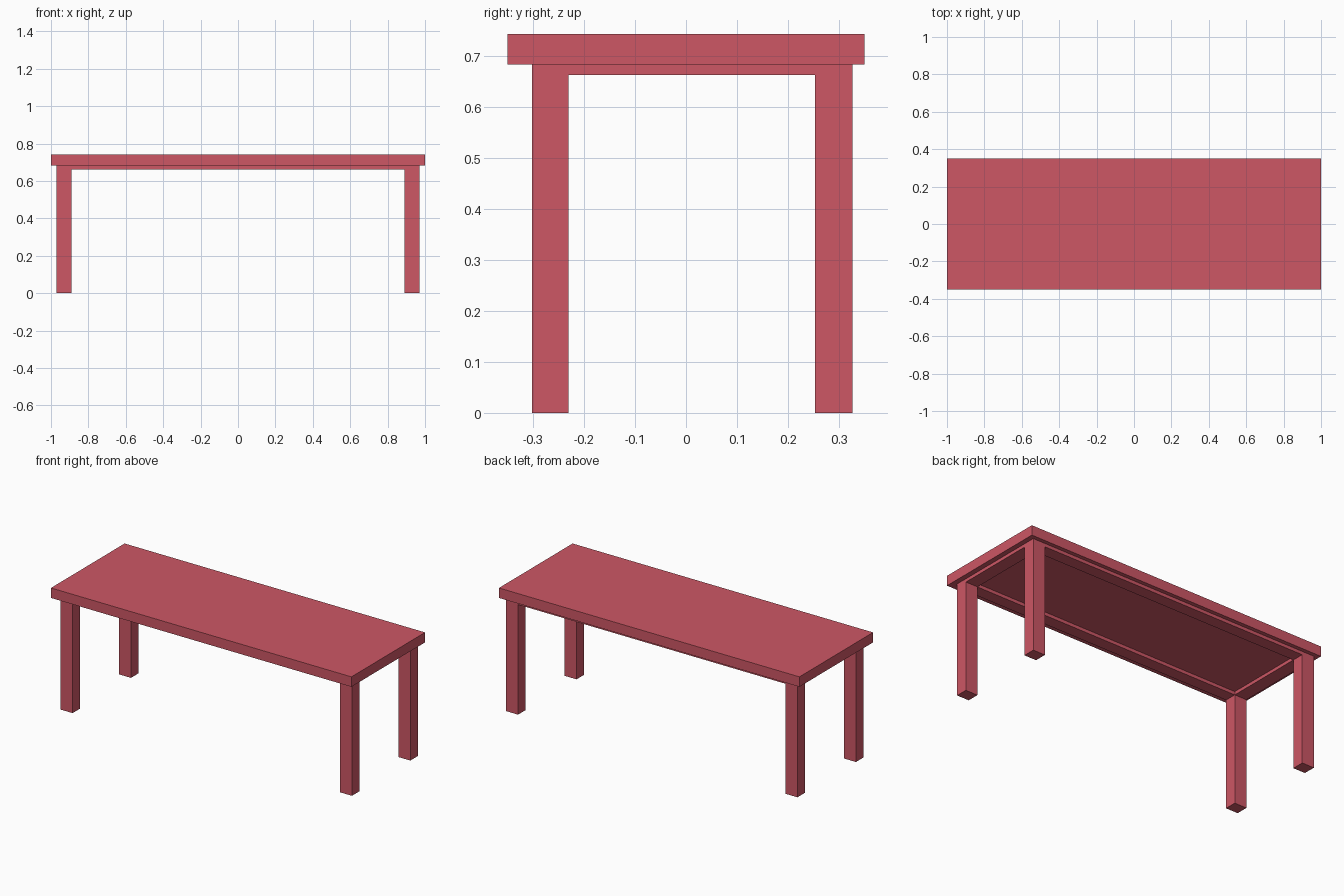
import bpy
import bmesh
from mathutils import Matrix, Vector

cube = bpy.data.objects.get("Cube")
if cube:
    bpy.data.objects.remove(cube, do_unlink=True)

# Painted finish shared by every part
RED = (0.61, 0.095, 0.13, 1.0)
paint = bpy.data.materials.new("rose_red_paint")
paint.use_nodes = True
paint.diffuse_color = RED
paint.node_tree.nodes["Principled BSDF"].inputs["Base Color"].default_value = RED


def box(name, x, y, z):
    """Box spanning the (low, high) ranges on each axis."""
    low, high = (Vector(c) for c in zip(x, y, z))
    bm = bmesh.new()
    bmesh.ops.create_cube(bm, size=1, matrix=Matrix.Diagonal((*(high - low), 1)))
    mesh = bpy.data.meshes.new(name)
    bm.to_mesh(mesh)
    bm.free()
    mesh.materials.append(paint)
    obj = bpy.data.objects.new(name, mesh)
    obj.location = (low + high) / 2
    bpy.context.collection.objects.link(obj)
    return obj


TOP, UNDERSIDE, RAIL_BOTTOM = 0.742, 0.682, 0.662
SIDES = {"right": (-0.97, -0.89), "left": (0.89, 0.97)}
ENDS = {"front": (-0.302, -0.23), "back": (0.253, 0.326)}

# Table top
box("table_top", (-1, 1), (-0.35, 0.35), (UNDERSIDE, TOP))

# Legs
for end, y in ENDS.items():
    for side, x in SIDES.items():
        box(f"{end}_{side}_leg", x, y, (0, UNDERSIDE))

# Rails joining the legs below the top
inner_x = (SIDES["right"][1], SIDES["left"][0])
inner_y = (ENDS["front"][1], ENDS["back"][0])
for end, y in ENDS.items():
    box(f"{end}_rail", inner_x, y, (RAIL_BOTTOM, UNDERSIDE))
for side, x in SIDES.items():
    box(f"{side}_rail", x, inner_y, (RAIL_BOTTOM, UNDERSIDE))
